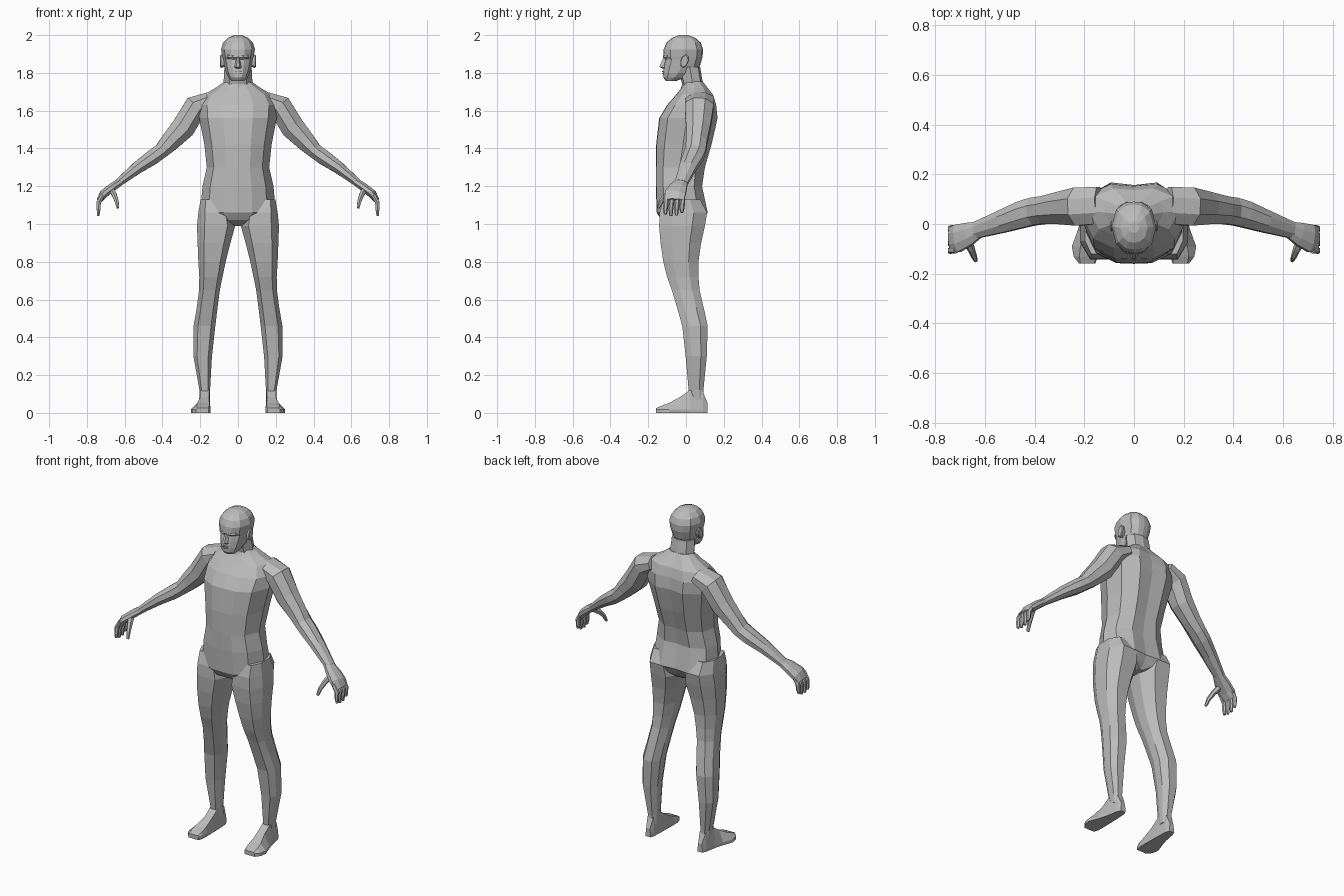
import bpy, bmesh, math
from mathutils import Vector

skin = bpy.data.materials.new("grey skin")
skin.diffuse_color = (0.5, 0.5, 0.5, 1)


def loft(name, rings, mirror=False):
    """Skin a list of equal-length rings and close both ends."""
    bm = bmesh.new()
    vs = [[bm.verts.new(p) for p in ring] for ring in rings]
    n = len(vs[0])
    for a, b in zip(vs, vs[1:]):
        for i in range(n):
            j = (i + 1) % n
            bm.faces.new((a[i], a[j], b[j], b[i]))
    bm.faces.new(vs[0])
    bm.faces.new(vs[-1])
    bmesh.ops.recalc_face_normals(bm, faces=bm.faces)
    me = bpy.data.meshes.new(name)
    bm.to_mesh(me)
    bm.free()
    me.materials.append(skin)
    ob = bpy.data.objects.new(name, me)
    bpy.context.collection.objects.link(ob)
    if mirror:
        ob.modifiers.new("mirror", 'MIRROR').use_mirror_merge = False
    return ob


def body_ring(z, hw, yf, ym, yb, half, tilt=0.0):
    """Left-right symmetric level ring from a half profile of (x, y) factors."""
    pts = half + [(-x, y) for x, y in half[-2:0:-1]]
    out = []
    for x, f in pts:
        y = ym + (f * (ym - yf) if f < 0 else f * (yb - ym))
        out.append((x * hw, y, z + tilt * (y - ym)))
    return out


def tube(name, path, n=8, mirror=True):
    """Limb along a path of (x, y, z, thickness, depth); depth runs along y."""
    pts = [Vector(p[:3]) for p in path]
    rings = []
    for i, p in enumerate(path):
        d = pts[min(i + 1, len(pts) - 1)] - pts[max(i - 1, 0)]
        u = Vector((-d.z, 0, d.x)).normalized()
        v = d.cross(u).normalized()
        rings.append([pts[i] + u * p[3] * math.cos(a) + v * p[4] * math.sin(a)
                      for a in (math.tau * (k + 0.5) / n for k in range(n))])
    return loft(name, rings, mirror)


# Torso, from crotch to collar
TORSO = [(0, -1), (.38, -.98), (.78, -.72), (1, -.1), (.88, .6), (.45, 1), (0, .93)]
loft("torso", [body_ring(*r, TORSO) for r in (
    (.99, .03, -.07, -.01, .06), (1.02, .14, -.13, -.02, .09),
    (1.06, .2, -.155, -.01, .115), (1.2, .188, -.16, -.02, .085),
    (1.3, .165, -.16, -.02, .10), (1.42, .178, -.158, 0, .135),
    (1.56, .205, -.142, .02, .167), (1.63, .21, -.1, .05, .16),
    (1.685, .18, -.052, .06, .143), (1.72, .12, -.025, .055, .115),
    (1.755, .07, -.005, .045, .088))])

# Neck, leaning forward into the head
NECK = [(0, -1), (.6, -.8), (1, 0), (.7, .8), (0, 1)]
loft("neck", [body_ring(*r, NECK) for r in (
    (1.68, .09, -.04, .04, .11), (1.74, .077, -.02, .035, .09),
    (1.83, .072, -.045, .02, .075))])

# Head, from chin to crown
HEAD = [(0, -1), (.4, -.94), (.8, -.66), (1, 0), (.8, .68), (.4, .95), (0, 1)]
loft("head", [body_ring(*r, HEAD) for r in (
    (1.758, .034, -.107, -.08, -.05), (1.775, .05, -.12, -.06, .0),
    (1.80, .063, -.121, -.04, .055), (1.84, .074, -.117, -.02, .075),
    (1.87, .08, -.11, -.01, .083), (1.885, .083, -.121, -.01, .088),
    (1.925, .09, -.118, -.01, .09), (1.96, .079, -.103, -.012, .078),
    (1.985, .055, -.075, -.014, .05), (2.0, .02, -.035, -.015, .01))])

# Nose, lips and brows
loft("nose", [[(-w, y + .02, z), (-w * .45, y, z), (w * .45, y, z), (w, y + .02, z)]
              for w, y, z in ((.015, -.122, 1.822), (.018, -.141, 1.832), (.009, -.119, 1.882))])
for i, z in enumerate((1.797, 1.807)):
    loft(("lower", "upper")[i] + "_lip",
         [[(x, -.105, z - .005), (x, y, z - .002), (x, y, z + .002), (x, -.105, z + .005)]
          for x, y in ((-.026, -.112), (-.01, -.126), (.01, -.126), (.026, -.112))])
loft("brow", [[(x, -.1, 1.876), (x, y, 1.881), (x, y + .003, 1.89), (x, -.1, 1.897)]
              for x, y in ((.008, -.122), (.03, -.121), (.055, -.1))], True)

# Ears: thin tilted discs
loft("ear", [[(x, -.008 + r * .6 * math.cos(a) + .2 * r * math.sin(a), 1.862 + r * math.sin(a))
              for a in (math.tau * k / 8 for k in range(8))]
             for x, r in ((.07, .03), (.09, .036), (.094, .03))], True)

# Arms
tube("arm", [(.14, .075, 1.66, .045, .08), (.222, .07, 1.622, .068, .083),
             (.29, .064, 1.51, .068, .07), (.36, .056, 1.435, .055, .06),
             (.405, .05, 1.388, .043, .06), (.45, .038, 1.355, .043, .058),
             (.53, .01, 1.3, .035, .049), (.635, -.025, 1.217, .022, .036)])

# Palm and digits
tube("palm", [(.62, -.02, 1.225, .021, .034), (.665, -.04, 1.195, .024, .05),
              (.71, -.058, 1.16, .024, .06), (.735, -.06, 1.125, .016, .053)])
for k, y in enumerate((-.105, -.076, -.046, -.018)):
    low = (1.052, 1.043, 1.045, 1.06)[k]
    tube("finger_%d" % (k + 1), [(.715, y, 1.155, .013, .014), (.737, y, 1.115, .013, .014),
                                 (.738, y - .004, 1.08, .012, .013), (.74, y - .004, low, .007, .008)], 6)
tube("thumb", [(.672, -.06, 1.185, .018, .022), (.655, -.1, 1.155, .015, .017),
               (.643, -.13, 1.122, .012, .013), (.636, -.147, 1.085, .008, .008)], 6)


# Legs: (z, inner x, outer x, front y, back y)
LEG = [(.2, 0), (.8, 0), (1, .28), (1, .72), (.75, 1), (.25, 1), (0, .7), (0, .35)]
loft("leg", [[(a + (b - a) * u, f + (k - f) * v, z) for u, v in LEG] for z, a, b, f, k in (
    (1.13, .07, .198, -.12, .075), (1.06, .03, .21, -.14, .112),
    (.99, .015, .217, -.142, .1), (.9, .04, .214, -.135, .08),
    (.8, .065, .21, -.12, .066), (.72, .082, .205, -.1, .066), (.65, .096, .206, -.075, .072),
    (.56, .108, .218, -.048, .093), (.46, .12, .235, -.02, .115), (.3, .138, .236, -.002, .11),
    (.12, .148, .204, .014, .092), (.07, .148, .2, .02, .095))], True)

# Feet: (y, inner x, outer x, top inner x, top outer x, height)
loft("foot", [[(a, y, 0), (b, y, 0), (b, y, .018), (d, y, h), (c, y, h), (a, y, .022)]
              for y, a, b, c, d, h in (
    (.115, .158, .19, .162, .186, .05), (.09, .15, .2, .155, .195, .11),
    (.02, .147, .213, .152, .2, .12), (-.03, .146, .228, .153, .2, .085),
    (-.09, .145, .25, .152, .215, .052), (-.13, .146, .243, .152, .22, .038),
    (-.158, .155, .222, .16, .215, .025))], True)
